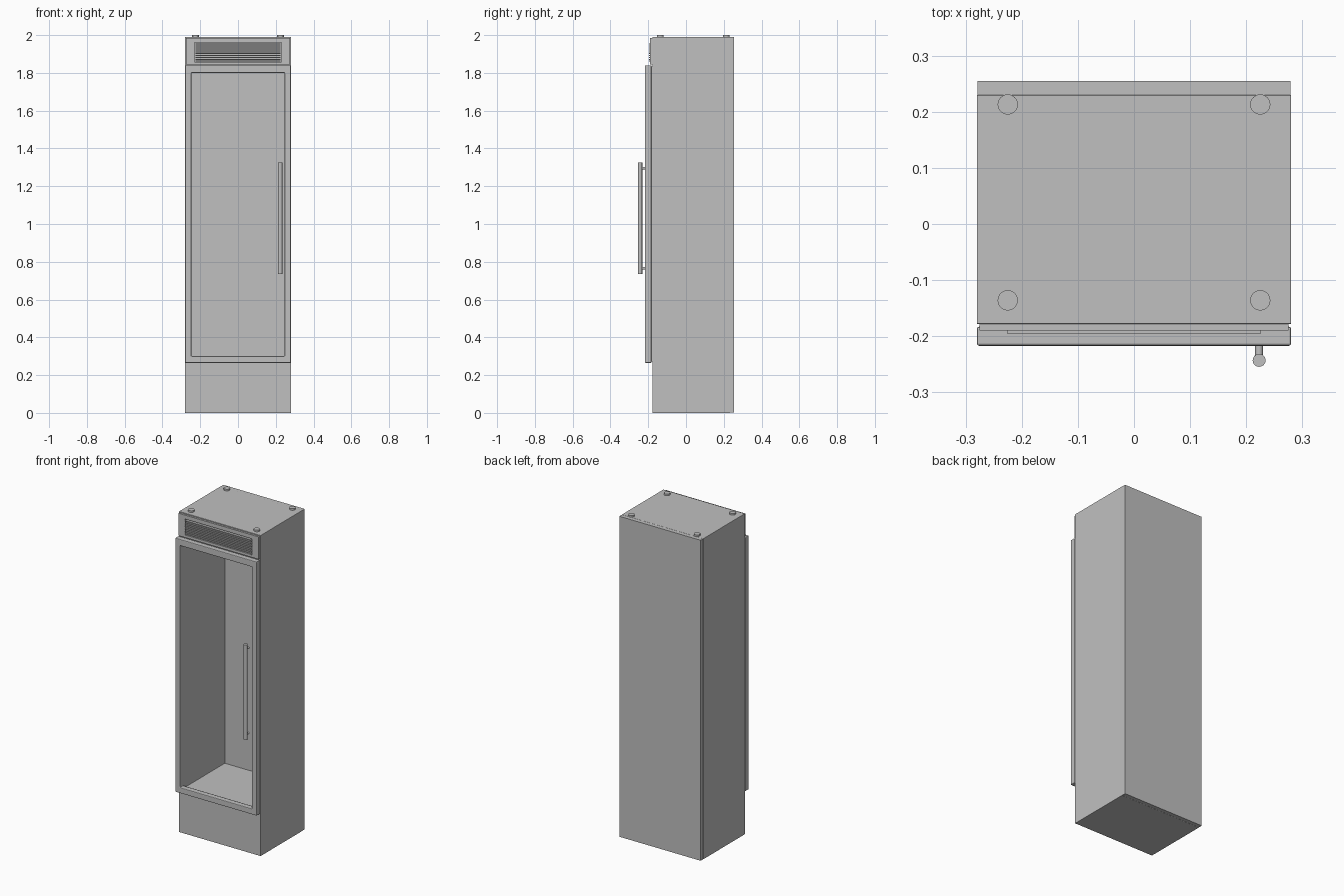
import bpy
import bmesh
import math
from mathutils import Matrix, Vector

default = bpy.data.objects.get("Cube")
if default:
    bpy.data.objects.remove(default, do_unlink=True)

steel = bpy.data.materials.new("steel grey")
steel.use_nodes = True
GREY = (0.53, 0.53, 0.53, 1)
steel.diffuse_color = GREY
steel.node_tree.nodes["Principled BSDF"].inputs["Base Color"].default_value = GREY


def finish(name, bm, bevel=0):
    """Turn a bmesh into a named object, optionally with rounded edges."""
    bmesh.ops.recalc_face_normals(bm, faces=bm.faces)
    mesh = bpy.data.meshes.new(name)
    bm.to_mesh(mesh)
    bm.free()
    mesh.materials.append(steel)
    obj = bpy.data.objects.new(name, mesh)
    bpy.context.collection.objects.link(obj)
    if bevel:
        mod = obj.modifiers.new("soft edges", 'BEVEL')
        mod.width = bevel
        mod.segments = 2
    return obj


def add_box(bm, x, y, z):
    """Box from three (low, high) ranges."""
    size = [b - a for a, b in (x, y, z)]
    mid = Vector([(a + b) / 2 for a, b in (x, y, z)])
    bmesh.ops.create_cube(bm, size=1, matrix=Matrix.Translation(mid) @ Matrix.Diagonal((*size, 1)))


def box(name, x, y, z, bevel=0):
    bm = bmesh.new()
    add_box(bm, x, y, z)
    return finish(name, bm, bevel)


def frame(name, outer, inner, y, bevel=0):
    """Rectangular tube along y; outer and inner are (half width, low z, high z)."""
    bm = bmesh.new()
    loops = []
    for depth in y:
        for w, lo, hi in (outer, inner):
            loops.append([bm.verts.new((sx * w, depth, z))
                          for sx, z in ((-1, lo), (1, lo), (1, hi), (-1, hi))])
    front_out, front_in, back_out, back_in = loops
    for a, b in ((front_out, front_in), (front_in, back_in),
                 (back_in, back_out), (back_out, front_out)):
        for i in range(4):
            j = (i + 1) % 4
            bm.faces.new((a[i], a[j], b[j], b[i]))
    return finish(name, bm, bevel)


def rod(name, start, end, radius, sides=24):
    start, end = Vector(start), Vector(end)
    axis = end - start
    bm = bmesh.new()
    turn = axis.to_track_quat('Z', 'Y').to_matrix().to_4x4()
    bmesh.ops.create_cone(bm, cap_ends=True, segments=sides, radius1=radius, radius2=radius,
                          depth=axis.length, matrix=Matrix.Translation((start + end) / 2) @ turn)
    obj = finish(name, bm)
    bpy.ops.object.select_all(action='DESELECT')
    obj.select_set(True)
    bpy.context.view_layer.objects.active = obj
    bpy.ops.object.shade_smooth_by_angle(angle=math.radians(40))
    return obj


# Cabinet body, open at the front
HALF = 0.28
TOP = 1.99
cavity = (0.25, 0.28, 1.82)
frame("cabinet_shell", (HALF, 0, TOP), cavity, (-0.178, 0.23), 0.002)
box("back_panel", (-0.279, 0.279), (0.23, 0.255), (0.001, TOP - 0.001))

# Door frame and its seal
frame("door_frame", (HALF, 0.265, 1.84), (0.247, 0.30, 1.80), (-0.217, -0.183), 0.004)
frame("door_seal", (0.274, 0.272, 1.833), (0.25, 0.296, 1.804), (-0.183, -0.178))

# Vent panel with louvres above the door
frame("vent_panel", (0.275, 1.845, 1.984), (0.23, 1.858, 1.96), (-0.19, -0.178))
bm = bmesh.new()
COUNT = 10
pitch = 0.1 / COUNT
for i in range(COUNT):
    low = 1.859 + i * pitch
    add_box(bm, (-0.225, 0.225), (-0.196, -0.178), (low, low + pitch * 0.55))
finish("vent_louvres", bm)

# Door handle on two standoffs
HX, HY = 0.223, -0.243
rod("handle_bar", (HX, HY, 0.735), (HX, HY, 1.325), 0.0115)
for name, z in (("lower", 0.765), ("upper", 1.295)):
    rod(name + "_handle_standoff", (HX, HY, z), (HX, -0.216, z), 0.007, 16)

# Round caps on the roof
for side, x in (("left", 0.225), ("right", -0.225)):
    for end, y in (("front", -0.136), ("back", 0.213)):
        rod(f"{end}_{side}_roof_cap", (x, y, TOP - 0.002), (x, y, 2.0), 0.018, 32)
